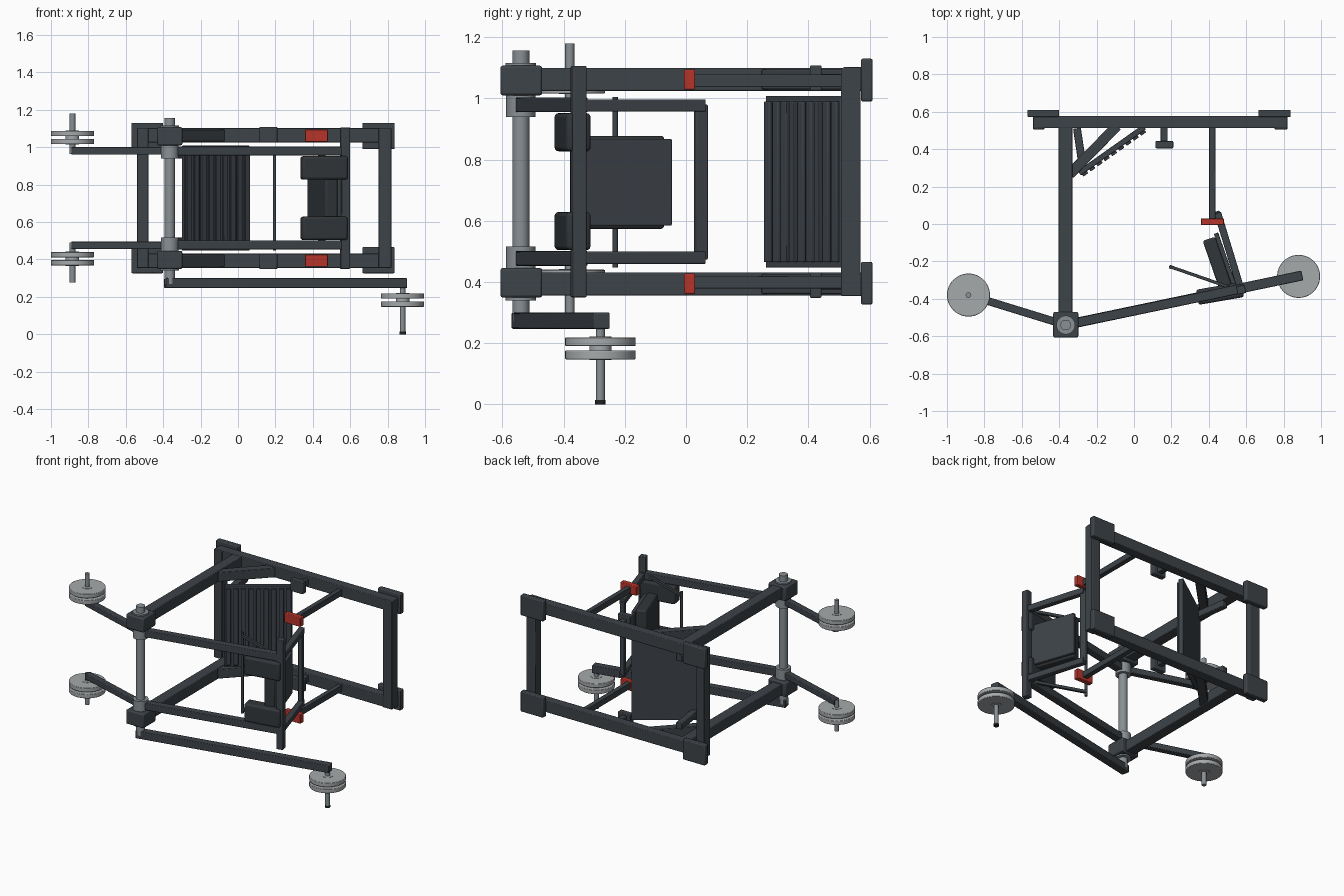
import bpy, math
from mathutils import Vector

cube = bpy.data.objects.get("Cube")
if cube:
    bpy.data.objects.remove(cube, do_unlink=True)

MID = 0.728  # mirror plane height


def material(name, rgb, rough=0.6):
    m = bpy.data.materials.new(name)
    m.use_nodes = True
    col = (*rgb, 1)
    m.diffuse_color = col
    b = m.node_tree.nodes["Principled BSDF"]
    b.inputs["Base Color"].default_value = col
    b.inputs["Roughness"].default_value = rough
    return m


FRAME = material("charcoal frame", (0.047, 0.056, 0.066))
PAD = material("dark padding", (0.032, 0.037, 0.042))
STEEL = material("steel", (0.25, 0.28, 0.30))
PLATE = material("light grey weight", (0.38, 0.40, 0.41))
RED = material("red stop", (0.47, 0.035, 0.024))
BLACK = material("black rubber", (0.015, 0.016, 0.018))


def finish(name, mat, bevel=0.0, smooth=False):
    o = bpy.context.object
    o.name = o.data.name = name
    bpy.ops.object.transform_apply(location=False, rotation=True, scale=True)
    o.data.materials.append(mat)
    if bevel:
        mod = o.modifiers.new("bevel", "BEVEL")
        mod.width, mod.segments = bevel, 3 if bevel > 0.01 else 2
    if smooth or bevel:
        bpy.ops.object.shade_smooth_by_angle(angle=math.radians(35))
    return o


def box(name, x, y, z, mat=FRAME, bevel=0.004):
    """Box from (low, high) ranges."""
    bpy.ops.mesh.primitive_cube_add(size=1, location=[(a + b) / 2 for a, b in (x, y, z)])
    bpy.context.object.scale = [b - a for a, b in (x, y, z)]
    return finish(name, mat, bevel)


def beam(name, p, q, width, z, mat=FRAME, bevel=0.004, shift=0.0):
    """Bar between two plan points, shifted to the left of its direction."""
    p, q = Vector(p), Vector(q)
    d = q - p
    side = Vector((-d.y, d.x)).normalized() * shift
    c = (p + q) / 2 + side
    bpy.ops.mesh.primitive_cube_add(size=1, location=(c.x, c.y, (z[0] + z[1]) / 2),
                                    rotation=(0, 0, math.atan2(d.y, d.x)))
    bpy.context.object.scale = (d.length, width, z[1] - z[0])
    return finish(name, mat, bevel)


def rod(name, c, r, z, mat=STEEL, bevel=0.0, sides=32):
    bpy.ops.mesh.primitive_cylinder_add(vertices=sides, radius=r, depth=z[1] - z[0],
                                        location=(c[0], c[1], (z[0] + z[1]) / 2))
    return finish(name, mat, bevel, True)


def weights(tag, c, centre):
    """Pair of discs on a hub."""
    rod("weight_hub_" + tag, c, 0.036, (centre - 0.038, centre + 0.038), PLATE)
    for i, s in enumerate((-1, 1)):
        m = centre + s * 0.0215
        rod(f"weight_disc_{tag}_{i}", c, 0.115, (m - 0.0145, m + 0.0145), PLATE, 0.003, 48)


PIVOT = (-0.365, -0.54)
ARM_END = (0.575, -0.345)
LEFT_END = (-0.885, -0.38)
LOW_END = (0.88, -0.28)

# Parts repeated on the upper and lower sides
for tag, s in (("upper", 1), ("lower", -1)):
    def zr(a, b):
        return tuple(sorted((MID + s * (a - MID), MID + s * (b - MID))))

    # Fixed frame
    box("base_rail_" + tag, (-0.54, 0.82), (0.512, 0.577), zr(1.025, 1.102))
    box("upright_" + tag, (-0.403, -0.33), (-0.56, 0.52), zr(1.025, 1.10))
    for n, x in (("near", (-0.57, -0.40)), ("far", (0.665, 0.838))):
        box(f"foot_{n}_{tag}", x, (0.572, 0.61), zr(0.99, 1.13), bevel=0.006)
    box("pivot_block_" + tag, (-0.432, -0.298), (-0.607, -0.47), zr(1.01, 1.107), bevel=0.008)
    rod("pivot_cap_" + tag, PIVOT, 0.05, zr(1.10, 1.116))
    rod("pivot_collar_" + tag, PIVOT, 0.048, zr(0.94, 1.012))
    beam("plate_brace_" + tag, (-0.345, 0.265), (-0.09, 0.525), 0.055, zr(1.03, 1.095))
    beam("plate_strut_" + tag, (-0.305, 0.512), (-0.272, 0.29), 0.042, zr(0.94, 0.985))

    # Stop rods and rail brackets
    box("stop_rod_" + tag, (0.402, 0.436), (0.02, 0.52), zr(1.037, 1.078), bevel=0.003)
    box("stop_block_" + tag, (0.358, 0.48), (-0.006, 0.03), zr(1.029, 1.095), RED)
    box("bracket_stem_" + tag, (0.143, 0.18), (0.43, 0.52), zr(1.04, 1.08))
    box("bracket_head_" + tag, (0.115, 0.21), (0.405, 0.443), zr(1.025, 1.108))

    # Swinging arms
    beam("carriage_arm_" + tag, PIVOT, ARM_END, 0.05, zr(0.955, 1.003))
    beam("weight_arm_" + tag, PIVOT, LEFT_END, 0.042, zr(0.96, 1.0))
    rod("weight_peg_" + tag, LEFT_END, 0.015, zr(0.965, 1.18))
    weights(tag, LEFT_END, MID + s * 0.324)

    # Back frame, handles, shoulder pads
    beam("back_frame_side_" + tag, (0.575, -0.36), (0.447, 0.06), 0.038, zr(0.957, 0.997))
    beam("handle_arm_" + tag, (0.19, -0.227), (0.55, -0.352), 0.017, zr(0.97, 0.99), bevel=0.002)
    beam("shoulder_pad_" + tag, (0.338, -0.392), (0.582, -0.35), 0.082, zr(0.827, 0.952), PAD, 0.014)

# Fixed cross members
box("base_cross_near", (-0.54, -0.478), (0.506, 0.571), (0.354, 1.10))
box("base_cross_far", (0.752, 0.82), (0.506, 0.571), (0.354, 1.10))

# Pivot shaft
rod("pivot_shaft", PIVOT, 0.028, (0.27, 1.157))

# Low counterweight arm
beam("low_arm", (-0.39, -0.545), (0.90, -0.275), 0.053, (0.247, 0.30))
rod("low_peg", LOW_END, 0.015, (0.012, 0.275))
rod("low_peg_tip", LOW_END, 0.017, (0.0, 0.014), BLACK)
weights("low_arm", LOW_END, 0.183)

# Carriage post, back frame top and handle bar
beam("carriage_post", (0.55, -0.356), (0.595, -0.346), 0.045, (0.35, 1.106))
beam("back_frame_top", (0.454, 0.03), (0.442, 0.068), 0.03, (0.473, 0.98))
rod("handle_bar", (0.195, -0.231), 0.009, (0.447, 1.005), FRAME, sides=16)

# Back rest: cushion on a board
A, B = (0.556, -0.352), (0.450, -0.045)
beam("back_board", A, B, 0.024, (0.584, 0.868), shift=0.012)
beam("back_cushion", A, (0.455, -0.06), 0.07, (0.573, 0.878), PAD, 0.012, shift=0.058)

# Ribbed foot plate
P, Q = Vector((-0.293, 0.272)), Vector((0.055, 0.518))
beam("foot_plate", P, Q, 0.03, (0.447, 1.008), bevel=0.003)
d = (Q - P).normalized()
COUNT = 9
for i in range(COUNT):
    c = P.lerp(Q, (i + 0.5) / COUNT)
    beam(f"foot_plate_rib_{i}", c - d * 0.016, c + d * 0.016, 0.014, (0.465, 0.99),
         bevel=0.003, shift=-0.021)
